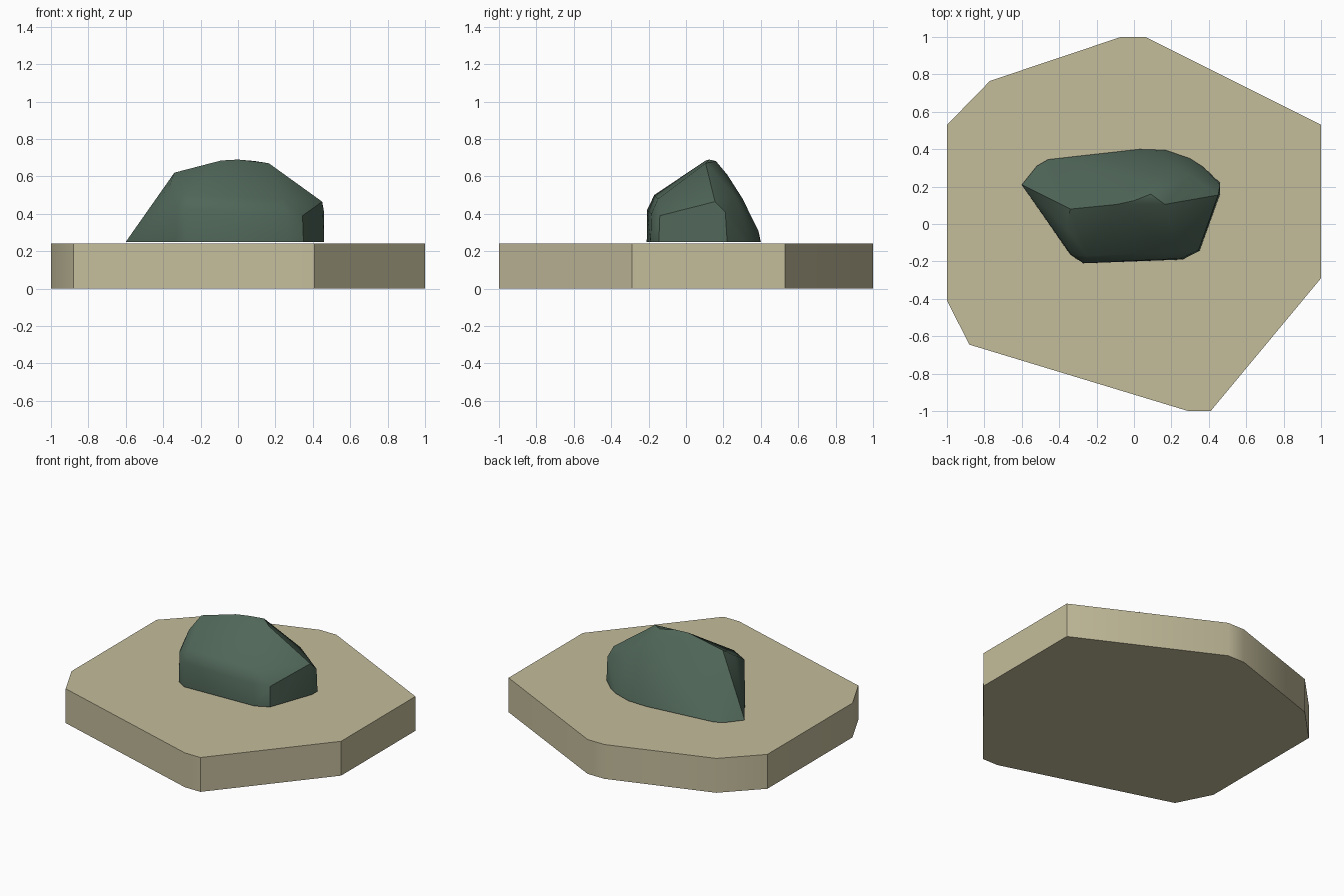
import bpy, bmesh, math

cube = bpy.data.objects.get("Cube")
if cube:
    bpy.data.objects.remove(cube, do_unlink=True)


def make_material(name, rgb):
    mat = bpy.data.materials.new(name)
    mat.use_nodes = True
    mat.diffuse_color = (*rgb, 1)
    bsdf = next(n for n in mat.node_tree.nodes if n.type == 'BSDF_PRINCIPLED')
    bsdf.inputs["Base Color"].default_value = (*rgb, 1)
    return mat


def finish(bm, name, mat, angle):
    """Turn a bmesh into a smooth shaded object with sharp edges kept."""
    bmesh.ops.recalc_face_normals(bm, faces=bm.faces)
    mesh = bpy.data.meshes.new(name)
    bm.to_mesh(mesh)
    bm.free()
    mesh.materials.append(mat)
    obj = bpy.data.objects.new(name, mesh)
    bpy.context.collection.objects.link(obj)
    bpy.ops.object.select_all(action='DESELECT')
    obj.select_set(True)
    bpy.context.view_layer.objects.active = obj
    bpy.ops.object.shade_smooth_by_angle(angle=math.radians(angle))
    return obj


sand = make_material("pale sand", (0.55, 0.505, 0.33))
green = make_material("dark green stone", (0.08, 0.133, 0.098))

# Ground slab: irregular outline extruded straight up
outline = [(0.41, -1), (1, -0.29), (1, 0.53), (0.06, 1), (-0.07, 1),
           (-0.77, 0.765), (-1, 0.53), (-1, -0.41), (-0.88, -0.645), (0.29, -1)]
bm = bmesh.new()
base = bm.faces.new([bm.verts.new((x, y, 0)) for x, y in outline])
top = bmesh.ops.extrude_face_region(bm, geom=[base], use_keep_orig=True)
bmesh.ops.translate(bm, vec=(0, 0, 0.24),
                    verts=[v for v in top["geom"] if isinstance(v, bmesh.types.BMVert)])
finish(bm, "ground_slab", sand, 30)

# Boulder: convex hull around its footprint, shoulder and ridge corners
footprint = [(-0.60, 0.21), (-0.52, 0.31), (-0.46, 0.345), (0.03, 0.40), (0.17, 0.395),
             (0.30, 0.35), (0.37, 0.305), (0.46, 0.22), (0.46, 0.16),
             (0.35, -0.145), (0.26, -0.19), (-0.27, -0.21), (-0.34, -0.165)]
shoulder = [(-0.27, -0.208, 0.42), (-0.335, -0.165, 0.46), (-0.25, -0.17, 0.50),
            (-0.365, -0.02, 0.55), (0.25, -0.185, 0.40), (0.345, -0.14, 0.39),
            (0.24, -0.15, 0.48), (0.45, 0.155, 0.465), (0.46, 0.21, 0.41),
            (0.10, 0.387, 0.31), (0.12, 0.30, 0.485), (0.30, 0.26, 0.50)]
ridge = [(-0.34, 0.08, 0.62), (-0.09, 0.105, 0.685), (0.00, 0.125, 0.69),
         (0.09, 0.16, 0.682), (0.165, 0.105, 0.67), (0.10, 0.22, 0.61)]
bm = bmesh.new()
for p in [(x, y, 0.25) for x, y in footprint] + shoulder + ridge:
    bm.verts.new(p)
hull = bmesh.ops.convex_hull(bm, input=bm.verts)
loose = {v for v in hull["geom_interior"] + hull["geom_unused"]
         if isinstance(v, bmesh.types.BMVert)}
bmesh.ops.delete(bm, geom=list(loose), context='VERTS')
bmesh.ops.dissolve_limit(bm, angle_limit=math.radians(2), verts=bm.verts, edges=bm.edges)
finish(bm, "boulder", green, 38)
